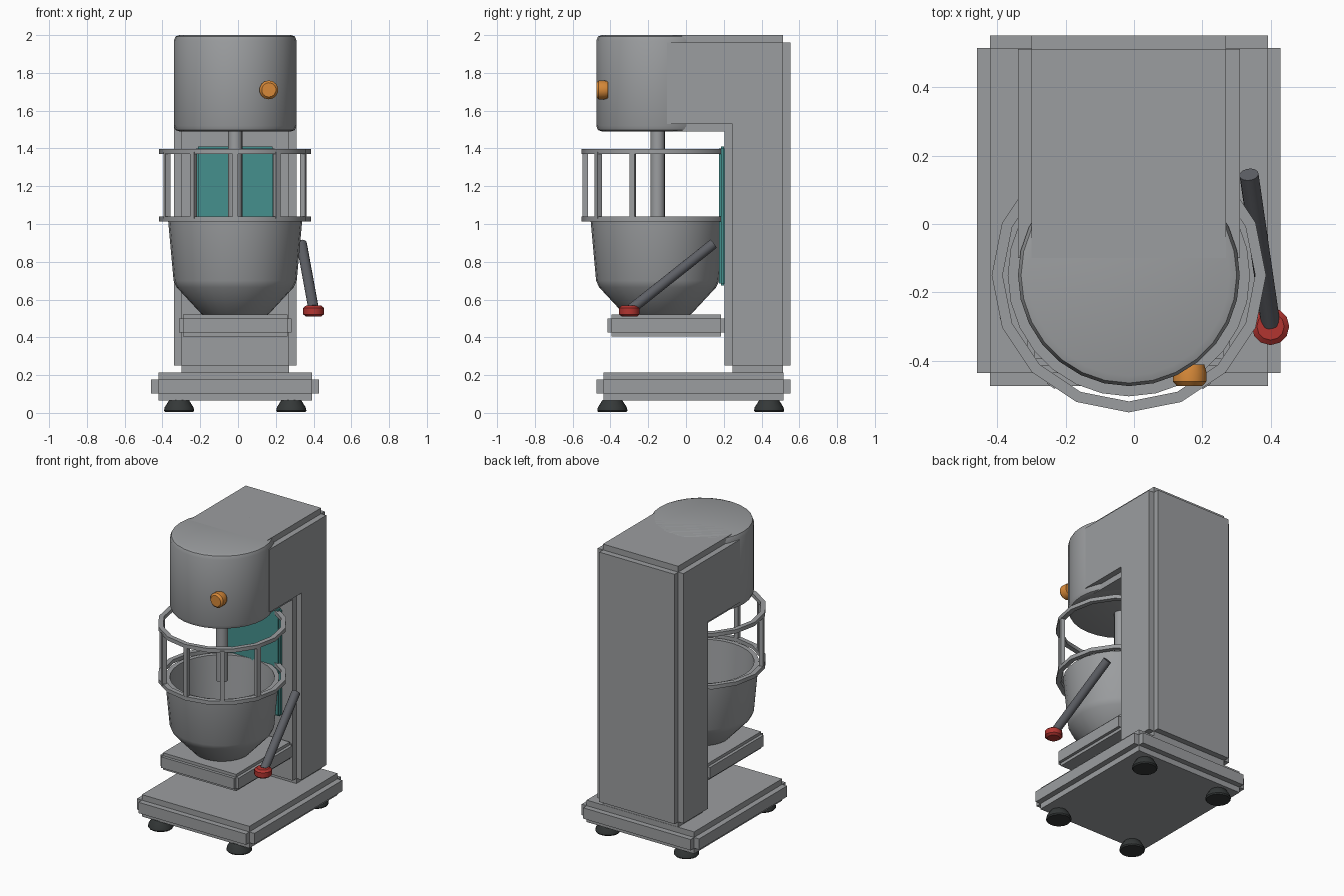
import bpy, bmesh, math
from mathutils import Vector, Matrix

cube = bpy.data.objects.get("Cube")
if cube:
    bpy.data.objects.remove(cube, do_unlink=True)

CX, CY = -0.015, -0.15   # axis of bowl, shaft and motor drum


def material(name, rgb):
    m = bpy.data.materials.new(name)
    m.use_nodes = True
    m.diffuse_color = (*rgb, 1)
    m.node_tree.nodes["Principled BSDF"].inputs["Base Color"].default_value = (*rgb, 1)
    return m


grey = material("body grey", (0.33, 0.34, 0.35))
dark = material("lever grey", (0.11, 0.115, 0.13))
black = material("rubber black", (0.035, 0.04, 0.04))
teal = material("panel teal", (0.06, 0.28, 0.27))
orange = material("button orange", (0.68, 0.25, 0.04))
red = material("knob red", (0.45, 0.035, 0.03))


def finish(name, bm, mat, smooth=False):
    bmesh.ops.recalc_face_normals(bm, faces=bm.faces)
    mesh = bpy.data.meshes.new(name)
    bm.to_mesh(mesh)
    bm.free()
    mesh.materials.append(mat)
    ob = bpy.data.objects.new(name, mesh)
    bpy.context.collection.objects.link(ob)
    if smooth:
        bpy.ops.object.select_all(action='DESELECT')
        ob.select_set(True)
        bpy.context.view_layer.objects.active = ob
        bpy.ops.object.shade_smooth_by_angle(angle=math.radians(35))
    return ob


def add_box(bm, lo, hi, turn=0):
    lo, hi = Vector(lo), Vector(hi)
    mat = (Matrix.Translation((lo + hi) / 2) @ Matrix.Rotation(turn, 4, 'Z')
           @ Matrix.Diagonal((*(hi - lo), 1)))
    bmesh.ops.create_cube(bm, size=1, matrix=mat)


def stepped_box(name, lo, hi, step, mat):
    """Box with rebated edges: one slab per axis, inset on the other two."""
    bm = bmesh.new()
    for axis in range(3):
        inset = Vector([0 if i == axis else step for i in range(3)])
        # each slab reaches full size along its own axis only
        add_box(bm, Vector(lo) + inset, Vector(hi) - inset)
    return finish(name, bm, mat)


def frame_box(name, lo, hi, step, mat):
    """Box whose vertical faces and top each step out from the edges."""
    bm = bmesh.new()
    for axis in range(3):
        inset = Vector([0 if i == axis else step for i in range(3)])
        add_box(bm, Vector(lo) + inset, Vector(hi) - inset)
    return finish(name, bm, mat)


def lathe(name, profile, segs, mat, centre=(CX, CY, 0), closed=False, axis=(0, 0, 1)):
    """Revolve (radius, height) points about an axis through centre."""
    bm = bmesh.new()
    rings = []
    for r, z in profile:
        rings.append([bm.verts.new((r * math.sin(2 * math.pi * i / segs),
                                    -r * math.cos(2 * math.pi * i / segs), z))
                      for i in range(segs)])
    pairs = list(zip(rings, rings[1:]))
    if closed:
        pairs.append((rings[-1], rings[0]))
    else:
        bm.faces.new(rings[0])
        bm.faces.new(rings[-1])
    for a, b in pairs:
        for i in range(segs):
            j = (i + 1) % segs
            bm.faces.new((a[i], a[j], b[j], b[i]))
    rot = Vector((0, 0, 1)).rotation_difference(Vector(axis)).to_matrix().to_4x4()
    bm.transform(Matrix.Translation(centre) @ rot)
    return finish(name, bm, mat, True)


# Base, column, head arm, bowl table and back panel
stepped_box("base", (-0.46, -0.475, 0.065), (0.43, 0.553, 0.215), 0.038, grey)
stepped_box("column", (-0.34, 0.205, 0.21), (0.31, 0.553, 2.0), 0.04, grey)
stepped_box("head_arm", (-0.34, -0.14, 1.49), (0.31, 0.553, 2.0), 0.04, grey)
stepped_box("bowl_table", (-0.312, -0.415, 0.405), (0.282, 0.206, 0.52), 0.02, grey)
stepped_box("back_panel", (-0.222, 0.174, 0.675), (0.192, 0.21, 1.41), 0.01, teal)

# Feet
for side, x in (("right", -0.312), ("left", 0.282)):
    for end, y in (("front", -0.39), ("back", 0.44)):
        lathe(f"{end}_{side}_foot",
              [(0.074, 0.004), (0.08, 0.012), (0.076, 0.03), (0.052, 0.068)],
              16, black, (x, y, 0))

# Motor drum, mixing shaft and hollow bowl
lathe("motor_drum", [(0.295, 1.49), (0.316, 1.497), (0.325, 1.52),
                     (0.325, 1.97), (0.316, 1.993), (0.295, 2.0)], 28, grey)
lathe("mixing_shaft", [(0.038, 1.0), (0.038, 1.52)], 16, grey)
lathe("bowl", [(0.16, 0.515), (0.18, 0.525), (0.31, 0.665), (0.326, 0.70),
               (0.355, 1.02), (0.325, 1.02), (0.298, 0.70), (0.17, 0.55)],
      28, grey)

# Safety guard: two rings joined by posts around the front
for name, z in (("lower_guard_ring", 1.013), ("upper_guard_ring", 1.37)):
    lathe(name, [(0.37, z), (0.402, z), (0.402, z + 0.026), (0.37, z + 0.026)],
          16, grey, closed=True)
bm = bmesh.new()
for deg in (-70, -35, 0, 35, 70):
    a = math.radians(deg)
    x, y = CX + 0.384 * math.sin(a), CY - 0.384 * math.cos(a)
    add_box(bm, (x - 0.014, y - 0.014, 1.03), (x + 0.014, y + 0.014, 1.38), a)
finish("guard_posts", bm, grey)

# Lift lever with knob
top, bottom = Vector((0.337, 0.145, 0.895)), Vector((0.4, -0.29, 0.55))
span = bottom - top
lathe("lift_lever", [(0.028, 0), (0.028, span.length)], 14, dark, top, axis=span)
lathe("lever_knob", [(0.04, 0.51), (0.055, 0.522), (0.055, 0.556), (0.04, 0.568)],
      12, red, (0.4, -0.3, 0))

# Start button
lathe("start_button", [(0.044, 0), (0.05, 0.02), (0.05, 0.05), (0.038, 0.063)],
      14, orange, (0.163, -0.412, 1.71), axis=(0, -1, 0))
